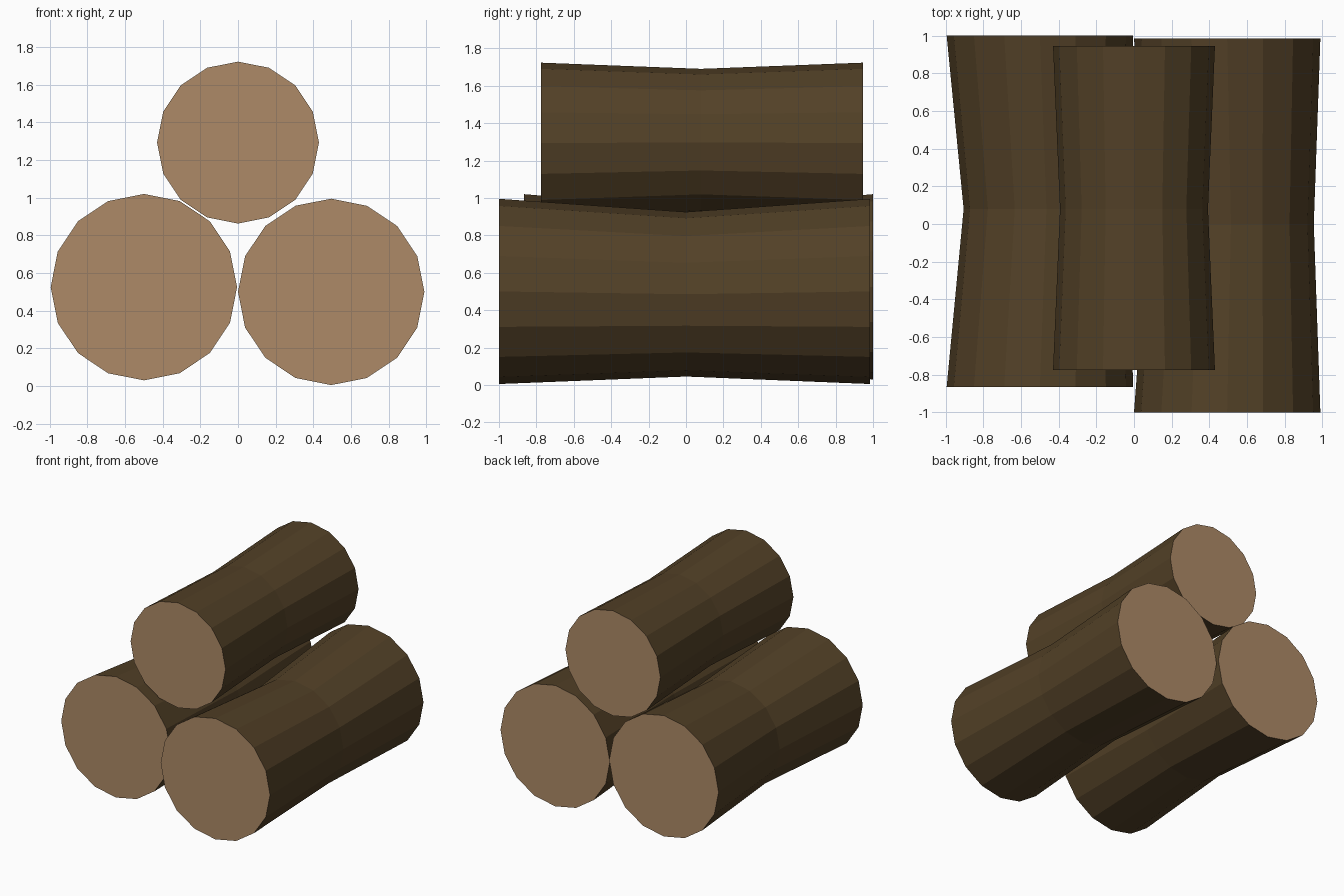
import bpy, bmesh, math

if "Cube" in bpy.data.objects:
    bpy.data.objects.remove(bpy.data.objects["Cube"])

def material(name, rgb):
    m = bpy.data.materials.new(name)
    m.diffuse_color = (*rgb, 1)
    m.use_nodes = True
    m.node_tree.nodes["Principled BSDF"].inputs["Base Color"].default_value = m.diffuse_color
    return m

bark = material("dark bark", (0.085, 0.052, 0.020))
wood = material("cut wood", (0.42, 0.255, 0.135))
SIDES = 16

def log(name, rings):
    """Log along y; each ring is (x, y, z, radius), front to back."""
    bm = bmesh.new()
    loops = []
    for x, y, z, r in rings:
        angles = [2 * math.pi * i / SIDES for i in range(SIDES)]
        loops.append([bm.verts.new((x + r * math.cos(a), y, z + r * math.sin(a)))
                      for a in angles])
    # bark skin between rings
    for a, b in zip(loops, loops[1:]):
        for i in range(SIDES):
            j = (i + 1) % SIDES
            bm.faces.new((a[i], a[j], b[j], b[i]))
    # sawn ends
    for loop in (loops[0], loops[-1]):
        bm.faces.new(loop).material_index = 1
    bmesh.ops.recalc_face_normals(bm, faces=bm.faces)
    me = bpy.data.meshes.new(name)
    bm.to_mesh(me)
    bm.free()
    me.materials.append(bark)
    me.materials.append(wood)
    bpy.context.collection.objects.link(bpy.data.objects.new(name, me))

# three waisted logs stacked in a pile
log("left_log", [(-0.50, -0.865, 0.525, 0.495), (-0.465, 0.08, 0.50, 0.44),
                 (-0.50, 1.0, 0.525, 0.495)])
log("right_log", [(0.495, -1.0, 0.50, 0.495), (0.515, 0.0, 0.485, 0.44),
                  (0.495, 0.985, 0.50, 0.495)])
log("top_log", [(0.0, -0.775, 1.293, 0.43), (0.0, 0.08, 1.297, 0.393),
                (0.0, 0.945, 1.293, 0.43)])
